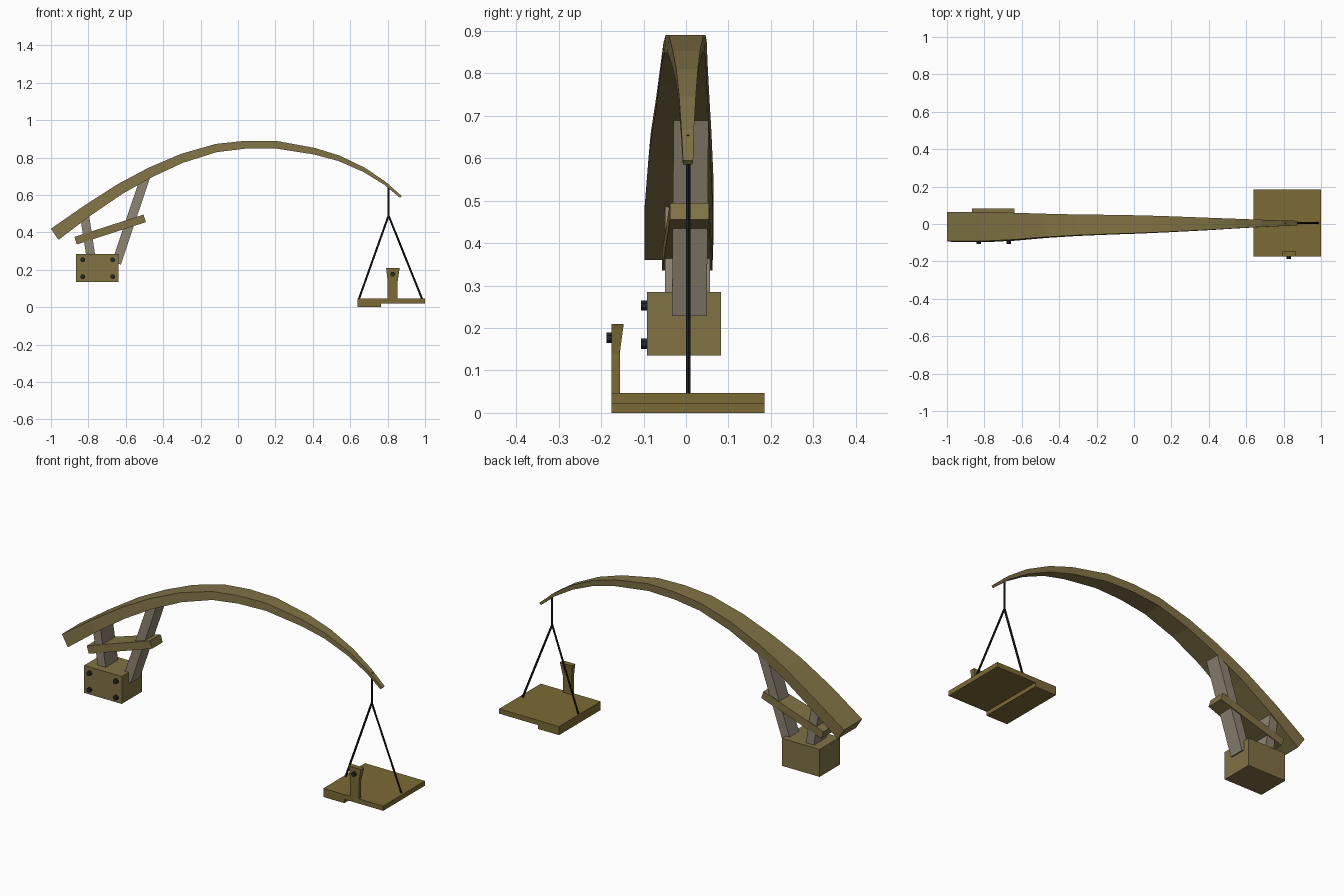
import bpy, bmesh, math
from mathutils import Vector

if "Cube" in bpy.data.objects:
    bpy.data.objects.remove(bpy.data.objects["Cube"])


def material(name, rgb):
    m = bpy.data.materials.new(name)
    m.diffuse_color = (*rgb, 1)
    m.use_nodes = True
    m.node_tree.nodes["Principled BSDF"].inputs["Base Color"].default_value = m.diffuse_color
    return m


WOOD = material("wood", (0.22, 0.17, 0.06))
PLANK = material("plank_wood", (0.20, 0.145, 0.035))
GREY = material("weathered_wood", (0.27, 0.23, 0.165))
DARK = material("dark_iron", (0.02, 0.02, 0.022))
ROPE = material("rope", (0.012, 0.012, 0.012))


def loft(name, rings, mat):
    """Skin a list of equal-length point rings and cap both ends."""
    bm = bmesh.new()
    vs = [[bm.verts.new(p) for p in r] for r in rings]
    n = len(vs[0])
    for a, b in zip(vs, vs[1:]):
        for i in range(n):
            j = (i + 1) % n
            bm.faces.new((a[i], a[j], b[j], b[i]))
    bm.faces.new(vs[0])
    bm.faces.new(vs[-1])
    bmesh.ops.recalc_face_normals(bm, faces=bm.faces)
    me = bpy.data.meshes.new(name)
    bm.to_mesh(me)
    bm.free()
    me.materials.append(mat)
    ob = bpy.data.objects.new(name, me)
    bpy.context.collection.objects.link(ob)
    return ob


def rect(x0, x1, y0, y1, z):
    return [(x0, y0, z), (x1, y0, z), (x1, y1, z), (x0, y1, z)]


def box(name, x0, x1, y0, y1, z0, z1, mat):
    return loft(name, [rect(x0, x1, y0, y1, z0), rect(x0, x1, y0, y1, z1)], mat)


def strut(name, a, b, w, ya, yb, mat):
    """Bar in the xz plane from a to b, with y ranges ya and yb at its ends."""
    d = (Vector(b) - Vector(a)).normalized()
    n = Vector((-d.y, d.x)) * w / 2
    rings = []
    for p, (y0, y1) in ((Vector(a), ya), (Vector(b), yb)):
        s, t = p - n, p + n
        rings.append([(s.x, y0, s.y), (t.x, y0, t.y), (t.x, y1, t.y), (s.x, y1, s.y)])
    return loft(name, rings, mat)


def rod(name, a, b, r, sides, mat):
    a, b = Vector(a), Vector(b)
    d = (b - a).normalized()
    u = d.orthogonal().normalized()
    v = d.cross(u)
    angles = [2 * math.pi * (i + 0.5) / sides for i in range(sides)]
    offs = [r * (math.cos(t) * u + math.sin(t) * v) for t in angles]
    return loft(name, [[p + o for o in offs] for p in (a, b)], mat)


# curved beam: top x, z, bottom x, z, front y, back y
sections = [
    (-1.00, .42, -.96, .36, -.092, .065),
    (-.82, .545, -.795, .485, -.092, .065),
    (-.64, .66, -.62, .605, -.083, .060),
    (-.48, .745, -.465, .693, -.070, .055),
    (-.305, .82, -.295, .772, -.060, .051),
    (-.12, .873, -.115, .829, -.053, .049),
    (.04, .89, .04, .848, -.048, .046),
    (.20, .89, .20, .849, -.041, .041),
    (.41, .852, .405, .817, -.031, .033),
    (.545, .81, .537, .782, -.023, .028),
    (.68, .745, .671, .723, -.016, .023),
    (.79, .67, .782, .655, -.011, .019),
    (.875, .595, .866, .585, -.007, .017),
]
loft("beam", [[(tx, y0, tz), (tx, y1, tz), (bx, y1 - .002, bz), (bx, y0 * 1.06, bz)]
              for tx, tz, bx, bz, y0, y1 in sections], WOOD)

# base block with four bolts on the front
box("base_block", -.865, -.638, -.092, .083, .135, .285, WOOD)
for x in (-.83, -.67):
    for z in (.253, .163):
        rod("base_bolt", (x, -.106, z), (x, -.085, z), .013, 8, DARK)

# supports between block and beam, and the brace crossing them
strut("rear_post", (-.785, .26), (-.825, .52), .048, (-.05, .057), (-.05, .057), GREY)
strut("front_post", (-.65, .236), (-.495, .698), .050, (-.033, .049), (-.029, .053), GREY)
strut("brace", (-.868, .356), (-.499, .475), .042, (-.057, .062), (-.038, .054), WOOD)

# ropes carrying the platform
RY, knot = .005, (.805, .005, .49)
rod("hanging_rope", (.805, RY, .655), knot, .0055, 6, ROPE)
for x in (.645, .986):
    rod("side_rope", knot, (x, RY, .04), .0055, 6, ROPE)

# hanging platform with a second plank beneath
box("platform", .638, 1.0, -.175, .185, .021, .047, PLANK)
box("lower_plank", .638, .765, -.175, .185, 0, .021, PLANK)

# upright tab flaring towards the top, with its bolt
loft("platform_tab", [
    rect(.80, .854, -.175, -.156, .045),
    rect(.80, .854, -.175, -.156, .14),
    rect(.793, .863, -.175, -.148, .20),
    rect(.791, .866, -.175, -.147, .21)], PLANK)
rod("tab_bolt", (.827, -.187, .177), (.827, -.17, .177), .013, 8, DARK)
